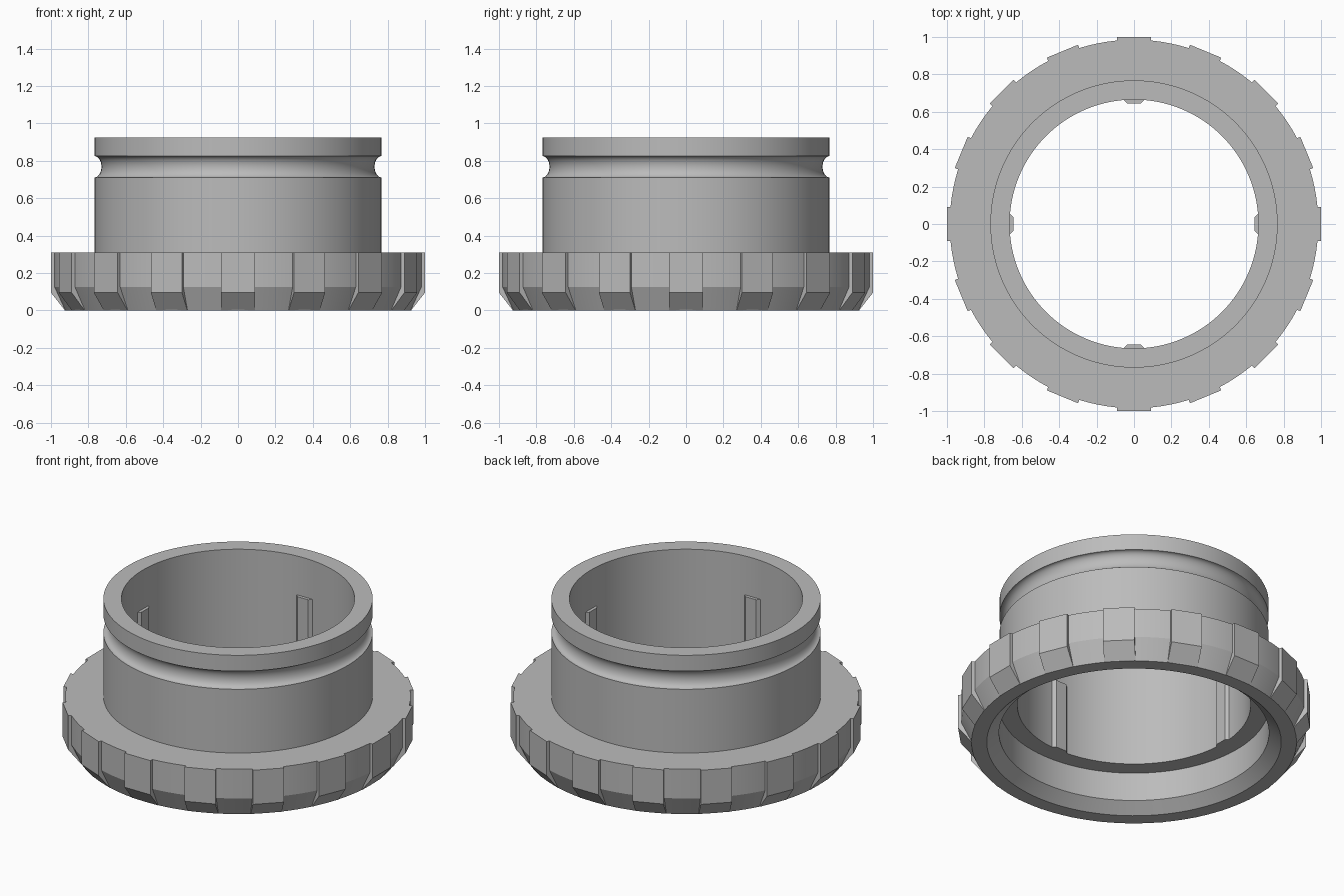
import bpy
import bmesh
from math import cos, sin, pi, radians
from mathutils import Matrix, Vector

cube = bpy.data.objects.get("Cube")
if cube:
    bpy.data.objects.remove(cube, do_unlink=True)

SEGMENTS = 128
TEETH = 16
RIBS = 4

grey = bpy.data.materials.new("plain grey")
grey.use_nodes = True
grey.diffuse_color = (0.5, 0.5, 0.5, 1)
grey.node_tree.nodes["Principled BSDF"].inputs["Base Color"].default_value = (0.5, 0.5, 0.5, 1)


def finish(bm, name):
    bmesh.ops.recalc_face_normals(bm, faces=bm.faces[:])
    mesh = bpy.data.meshes.new(name)
    bm.to_mesh(mesh)
    bm.free()
    mesh.materials.append(grey)
    obj = bpy.data.objects.new(name, mesh)
    bpy.context.collection.objects.link(obj)
    return obj


def lathe(name, profile):
    """Revolve a closed (radius, z) profile about the z axis."""
    bm = bmesh.new()
    rings = []
    for i in range(SEGMENTS):
        a = 2 * pi * i / SEGMENTS
        rings.append([bm.verts.new((r * cos(a), r * sin(a), z)) for r, z in profile])
    n = len(profile)
    for i, ring in enumerate(rings):
        after = rings[(i + 1) % SEGMENTS]
        for j in range(n):
            k = (j + 1) % n
            bm.faces.new((ring[j], after[j], after[k], ring[k]))
    return finish(bm, name)


def prism_ring(name, outline, offset, count):
    """Extrude an outline by offset and repeat it around the z axis."""
    bm = bmesh.new()
    for i in range(count):
        turn = Matrix.Rotation(2 * pi * i / count, 3, "Z")
        near = [bm.verts.new(turn @ Vector(p)) for p in outline]
        far = [bm.verts.new(turn @ (Vector(p) + Vector(offset))) for p in outline]
        bm.faces.new(near)
        bm.faces.new(far[::-1])
        for j in range(len(outline)):
            k = (j + 1) % len(outline)
            bm.faces.new((near[j], near[k], far[k], far[j]))
    return finish(bm, name)


# Flanged sleeve: bevelled base, barrel, rounded groove, rim and stepped bore
groove_steps = 16
groove = []
for i in range(groove_steps + 1):
    a = pi * i / groove_steps
    groove.append((0.768 - 0.038 * sin(a), 0.768 - 0.057 * cos(a)))
profile = [(0.84, 0), (0.927, 0), (0.985, 0.125), (0.985, 0.31), (0.768, 0.31)]
profile += groove
profile += [(0.768, 0.925), (0.665, 0.925), (0.665, 0.24), (0.77, 0.24), (0.77, 0.06)]
sleeve = lathe("flanged_sleeve", profile)
bpy.ops.object.select_all(action="DESELECT")
sleeve.select_set(True)
bpy.context.view_layer.objects.active = sleeve
bpy.ops.object.shade_smooth_by_angle(angle=radians(22))

# Grip teeth around the flange, bevelled at the bottom
tooth = [(0.9, 0), (0.925, 0), (1, 0.095), (1, 0.31), (0.9, 0.31)]
prism_ring("grip_teeth", [(r, -0.09, z) for r, z in tooth], (0, 0.18, 0), TEETH)

# Tapered locating ribs on the bore wall
rib = [(0.68, -0.055), (0.662, -0.055), (0.645, -0.037),
       (0.645, 0.037), (0.662, 0.055), (0.68, 0.055)]
prism_ring("bore_ribs", [(x, y, 0.24) for x, y in rib], (0, 0, 0.44), RIBS)
